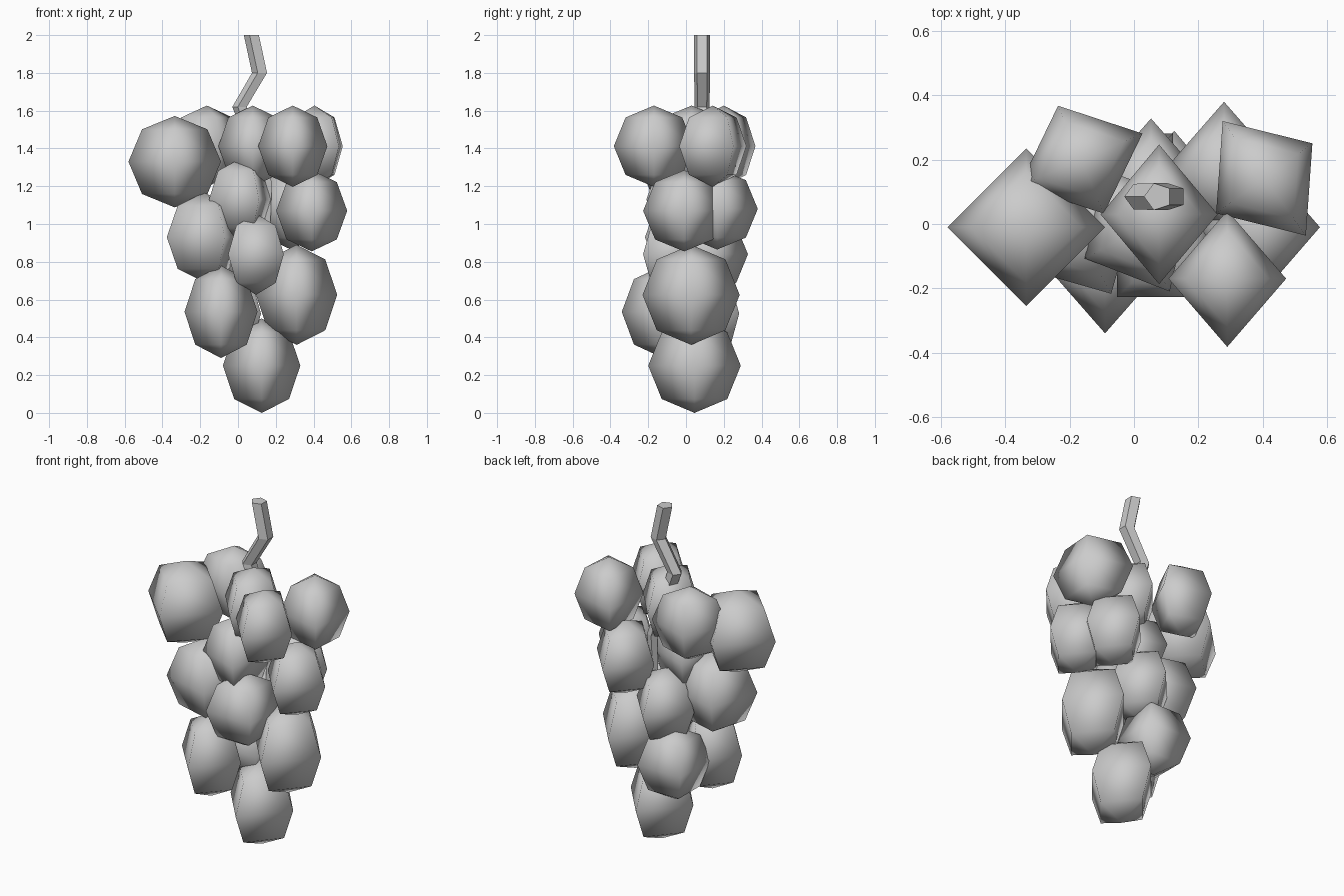
import bpy, bmesh
from math import radians, cos, sin, pi

if "Cube" in bpy.data.objects:
    bpy.data.objects.remove(bpy.data.objects["Cube"])

# Grapes: centre x, y, z, radii x, y, z, turn about z in degrees
GRAPES = {
    "grape_top_left": (-.335, -.01, 1.33, .245, .245, .242, 0),
    "grape_top_back_left": (-.165, .20, 1.412, .208, .182, .215, 23),
    "grape_top_middle": (.078, .03, 1.412, .182, .217, .215, 0),
    "grape_top_front_right": (.29, -.17, 1.412, .183, .212, .215, 0),
    "grape_top_back_right": (.405, .142, 1.412, .185, .22, .215, 36),
    "grape_upper_front": (.01, -.02, 1.13, .185, .215, .215, 28),
    "grape_upper_left": (-.18, -.02, .93, .225, .225, .237, 29),
    "grape_upper_right": (.39, -.01, 1.07, .188, .217, .215, 0),
    "grape_upper_back": (.28, .165, 1.08, .188, .215, .215, 0),
    "grape_middle_front": (.095, -.08, .84, .208, .208, .215, 45),
    "grape_middle_back": (.053, .115, .84, .188, .213, .215, 0),
    "grape_lower_left": (-.09, -.12, .535, .193, .22, .245, 0),
    "grape_lower_right": (.31, .027, .625, .215, .257, .265, 0),
    "grape_lower_back": (-.02, .14, .525, .2, .2, .215, 45),
    "grape_bottom": (.125, .045, .25, .205, .245, .25, 0),
}


def grape(name, x, y, z, rx, ry, rz, turn):
    bpy.ops.mesh.primitive_uv_sphere_add(segments=4, ring_count=4, radius=1,
                                         location=(x, y, z), rotation=(0, 0, radians(turn)))
    ob = bpy.context.object
    ob.name = name
    ob.scale = (rx, ry, rz)
    bpy.ops.object.shade_smooth()


for name, values in GRAPES.items():
    grape(name, *values)

# Stalk: five-sided tube bent along a path, continuing down inside the bunch
PATH = [(.15, .08, .95), (.155, .09, 1.22), (.012, .085, 1.62),
        (.118, .085, 1.80), (.075, .085, 2.0)]
WIDTHS = [.025, .03, .042, .044, .044]
bm = bmesh.new()
rings = []
for (x, y, z), r in zip(PATH, WIDTHS):
    rings.append([bm.verts.new((x + r * cos(pi + i * 2 * pi / 5),
                                y + r * sin(pi + i * 2 * pi / 5), z)) for i in range(5)])
for a, b in zip(rings, rings[1:]):
    for i in range(5):
        j = (i + 1) % 5
        bm.faces.new((a[i], a[j], b[j], b[i]))
bm.faces.new(rings[0][::-1])
bm.faces.new(rings[-1])
mesh = bpy.data.meshes.new("stalk")
bm.to_mesh(mesh)
bm.free()
bpy.context.collection.objects.link(bpy.data.objects.new("stalk", mesh))
